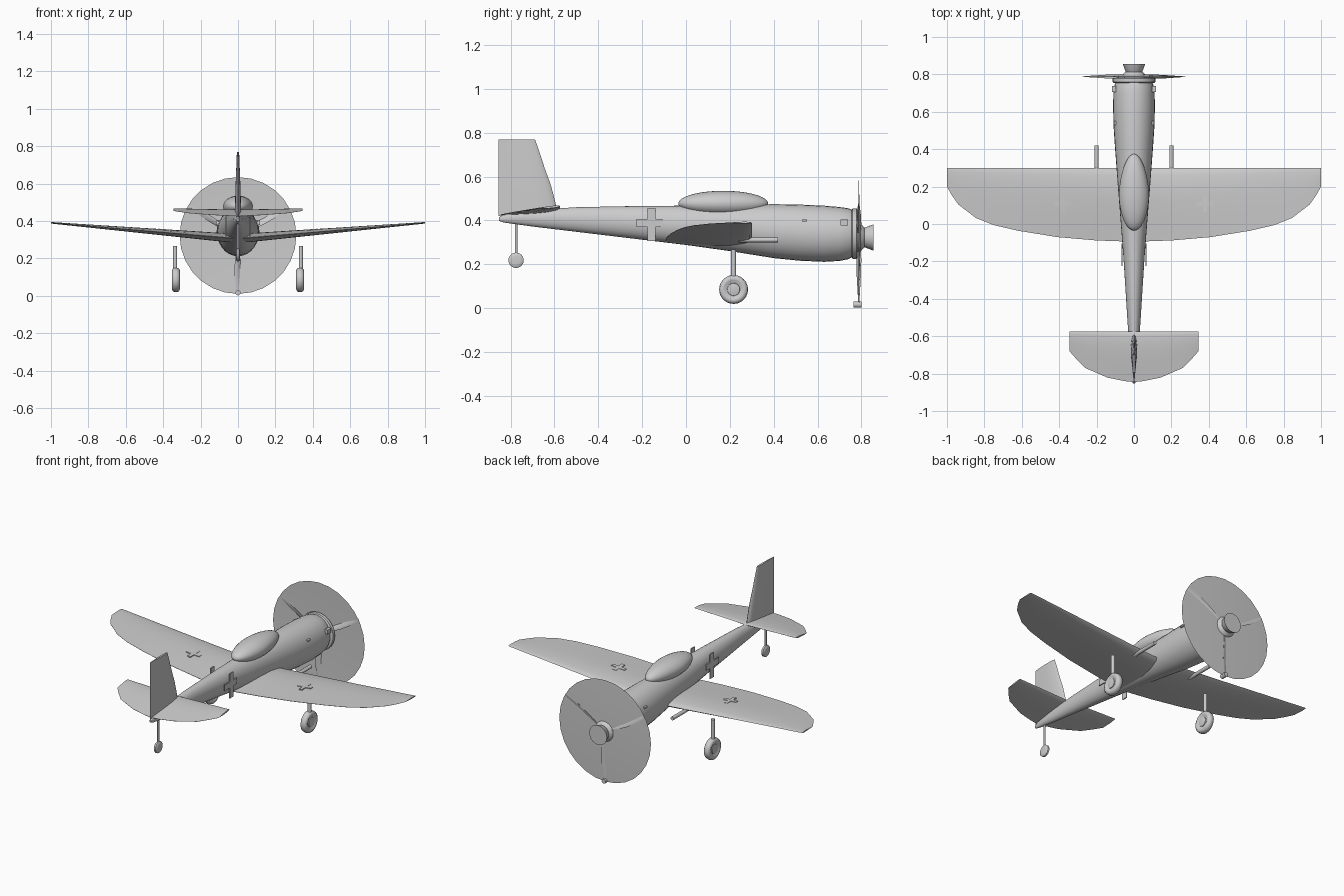
import bpy, bmesh
from math import sin, cos, pi, radians
from mathutils import Matrix, Vector

if "Cube" in bpy.data.objects:
    bpy.data.objects.remove(bpy.data.objects["Cube"])


def finish(name, bm, angle=40):
    bmesh.ops.recalc_face_normals(bm, faces=bm.faces)
    me = bpy.data.meshes.new(name)
    bm.to_mesh(me)
    bm.free()
    ob = bpy.data.objects.new(name, me)
    bpy.context.collection.objects.link(ob)
    bpy.ops.object.select_all(action='DESELECT')
    ob.select_set(True)
    bpy.context.view_layer.objects.active = ob
    bpy.ops.object.shade_smooth_by_angle(angle=radians(angle))
    return ob


def loft(name, rings, angle=40):
    """Skin a list of closed rings and cap both ends."""
    bm = bmesh.new()
    vs = [[bm.verts.new(p) for p in r] for r in rings]
    n = len(vs[0])
    for a, b in zip(vs, vs[1:]):
        for i in range(n):
            j = (i + 1) % n
            bm.faces.new((a[i], a[j], b[j], b[i]))
    bm.faces.new(vs[0])
    bm.faces.new(vs[-1])
    return finish(name, bm, angle)


def ring(y, rx, rz, z, x=0, n=28):
    return [(x + rx * cos(2 * pi * i / n), y, z + rz * sin(2 * pi * i / n)) for i in range(n)]


def spun_x(name, x, y, z, profile, n=24):
    """Revolve (x offset, radius) pairs about the x axis."""
    return loft(name, [[(x + dx, y + r * cos(2 * pi * i / n), z + r * sin(2 * pi * i / n))
                        for i in range(n)] for dx, r in profile], 50)


# half airfoil: (fraction from leading edge, height as fraction of half thickness)
FOIL = [(0, 0), (.03, .42), (.1, .72), (.25, 1), (.45, .93), (.7, .55), (.9, .2), (1, .05)]
FOIL_LOOP = FOIL + [(u, -h) for u, h in reversed(FOIL[1:])]


def foil(le, te, half, put):
    return [put(le + (te - le) * u, half * h) for u, h in FOIL_LOOP]


def box(name, c, size, rot=None):
    bm = bmesh.new()
    m = Matrix.Translation(c) @ (rot or Matrix()) @ Matrix.Diagonal((*size, 1))
    bmesh.ops.create_cube(bm, size=1, matrix=m)
    return finish(name, bm)


def tube(name, a, b, r, n=16):
    a, b = Vector(a), Vector(b)
    bm = bmesh.new()
    q = (b - a).to_track_quat('Z', 'Y').to_matrix().to_4x4()
    bmesh.ops.create_cone(bm, cap_ends=True, segments=n, radius1=r, radius2=r,
                          depth=(b - a).length, matrix=Matrix.Translation((a + b) / 2) @ q)
    return finish(name, bm)


# fuselage: y, half width, top z, bottom z
body = [(-.852, .006, .415, .397), (-.83, .012, .427, .39), (-.7, .023, .447, .372),
        (-.5, .036, .46, .348), (-.2, .055, .466, .312), (0, .07, .467, .288),
        (.2, .086, .47, .26), (.4, .101, .474, .228), (.52, .109, .472, .216),
        (.63, .112, .467, .211), (.7, .11, .461, .215), (.74, .105, .455, .223), (.765, .095, .445, .236)]
loft("fuselage", [ring(y, w, (t - b) / 2, (t + b) / 2) for y, w, t, b in body])

# cowling lip and canopy
loft("cowl_ring", [ring(y, r, r, .34) for y, r in
                   [(.755, .108), (.76, .115), (.778, .115), (.782, .108)]])
bm = bmesh.new()
bmesh.ops.create_uvsphere(bm, u_segments=28, v_segments=18, radius=1,
                          matrix=Matrix.Translation((0, .17, .477))
                          @ Matrix.Diagonal((.081, .205, .058, 1)) @ Matrix.Rotation(pi / 2, 4, 'X'))
for v in bm.verts:
    v.co.x *= 1 - .7 * (v.co.y - .15) if v.co.y > .15 else 1
finish("canopy", bm)

# main wing: span position, trailing edge, leading edge
plan = [(0, -.095, .3), (.2, -.088, .3), (.41, -.07, .3), (.62, -.036, .3), (.75, -.006, .3),
        (.845, .032, .3), (.94, .105, .3), (.975, .155, .3), (1, .2, .299)]
plan = [(-x, t, l) for x, t, l in reversed(plan[1:])] + plan
loft("main_wing", [foil(l, t, .025 - .021 * abs(x),
                        lambda y, h, x=x: (x, y, .305 + .085 * abs(x) + h)) for x, t, l in plan])

# tailplane
plan = [(0, -.845, -.575), (.05, -.84, -.575), (.14, -.822, -.575), (.26, -.77, -.575),
        (.31, -.72, -.575), (.345, -.68, -.575)]
plan = [(-x, t, l) for x, t, l in reversed(plan[1:])] + plan
loft("tailplane", [foil(l, t, .012 - .02 * abs(x),
                        lambda y, h, x=x: (x, y, .452 + .11 * (y + .6) + .03 * abs(x) + h))
                   for x, t, l in plan])

# tail fin: height, leading edge
loft("tail_fin", [foil(le, -.855, w, lambda y, h, z=z: (h, y, z)) for z, le, w in
                  [(.42, -.583, .017), (.48, -.595, .016), (.56, -.616, .014),
                   (.64, -.645, .011), (.72, -.671, .008), (.768, -.688, .006)]])

# propeller: blur disc, hub, flared spinner
HUB = .322
bm = bmesh.new()
c = bm.verts.new((0, .797, HUB))
rim = [bm.verts.new(p) for p in ring(.786, .312, .312, HUB, n=28)]
for i in range(28):
    bm.faces.new((c, rim[i], rim[(i + 1) % 28]))
finish("propeller_disc", bm)
loft("propeller_hub", [ring(y, r, r, HUB) for y, r in
                       [(.76, .066), (.79, .064), (.805, .055), (.817, .04), (.825, .018)]])
loft("spinner", [ring(y, r, r, HUB) for y, r in [(.795, .03), (.815, .045), (.855, .06)]], 30)

# three twisted blades
for k in range(3):
    turn = Matrix.Translation((0, .788, HUB)) @ Matrix.Rotation(k * 2 * pi / 3, 4, 'Y')
    rings = []
    for r, chord, thick, twist in [(.04, .022, .012, 50), (.1, .036, .009, 40), (.17, .042, .007, 28),
                                   (.24, .036, .005, 18), (.29, .024, .003, 12), (.31, .01, .002, 10)]:
        t = radians(twist)
        pts = [(chord / 2 * cos(a), thick / 2 * sin(a)) for a in [i * pi / 5 for i in range(10)]]
        rings.append([turn @ Vector((u * cos(t) - h * sin(t), u * sin(t) + h * cos(t), -r)) for u, h in pts])
    loft(f"propeller_blade_{k + 1}", rings)
tube("blade_tip_weight", (0, .763, .016), (0, .8, .016), .014)

# landing gear, guns, exhausts and crosses on each side
for s, side in ((-1, "left"), (1, "right")):
    tube(f"{side}_gear_strut", (s * .336, .217, .09), (s * .336, .217, .267), .011)
    spun_x(f"{side}_wheel", s * .332, .217, .085,
           [(-.014, .034), (-.019, .042), (-.021, .052), (-.014, .063), (0, .066),
            (.014, .063), (.021, .052), (.019, .042), (.014, .034)])
    spun_x(f"{side}_wheel_hub", s * .332, .217, .085,
           [(-.021, .012), (-.018, .028), (0, .034), (.018, .028), (.021, .012)])
    tube(f"{side}_gun", (s * .2, .24, .311), (s * .2, .42, .311), .011)
    box(f"{side}_exhaust", (s * .107, .722, .39), (.02, .034, .026))
    box(f"{side}_vent", (s * .1, .54, .4), (.016, .024, .009))
    box(f"{side}_cross_upright", (s * .064, -.157, .381), (.006, .036, .152))
    box(f"{side}_cross_bar", (s * .064, -.165, .388), (.006, .12, .036))
    tilt = Matrix.Rotation(-s * radians(4.5), 4, 'Y')
    box(f"{side}_wing_cross_upright", (s * .38, .11, .349), (.022, .09, .012), tilt)
    box(f"{side}_wing_cross_bar", (s * .38, .11, .349), (.09, .022, .012), tilt)

# tail wheel
tube("tail_wheel_strut", (0, -.775, .22), (0, -.775, .4), .006)
spun_x("tail_wheel", 0, -.775, .218, [(-.011, .018), (-.01, .028), (-.005, .035), (.005, .035),
                                      (.01, .028), (.011, .018)])
